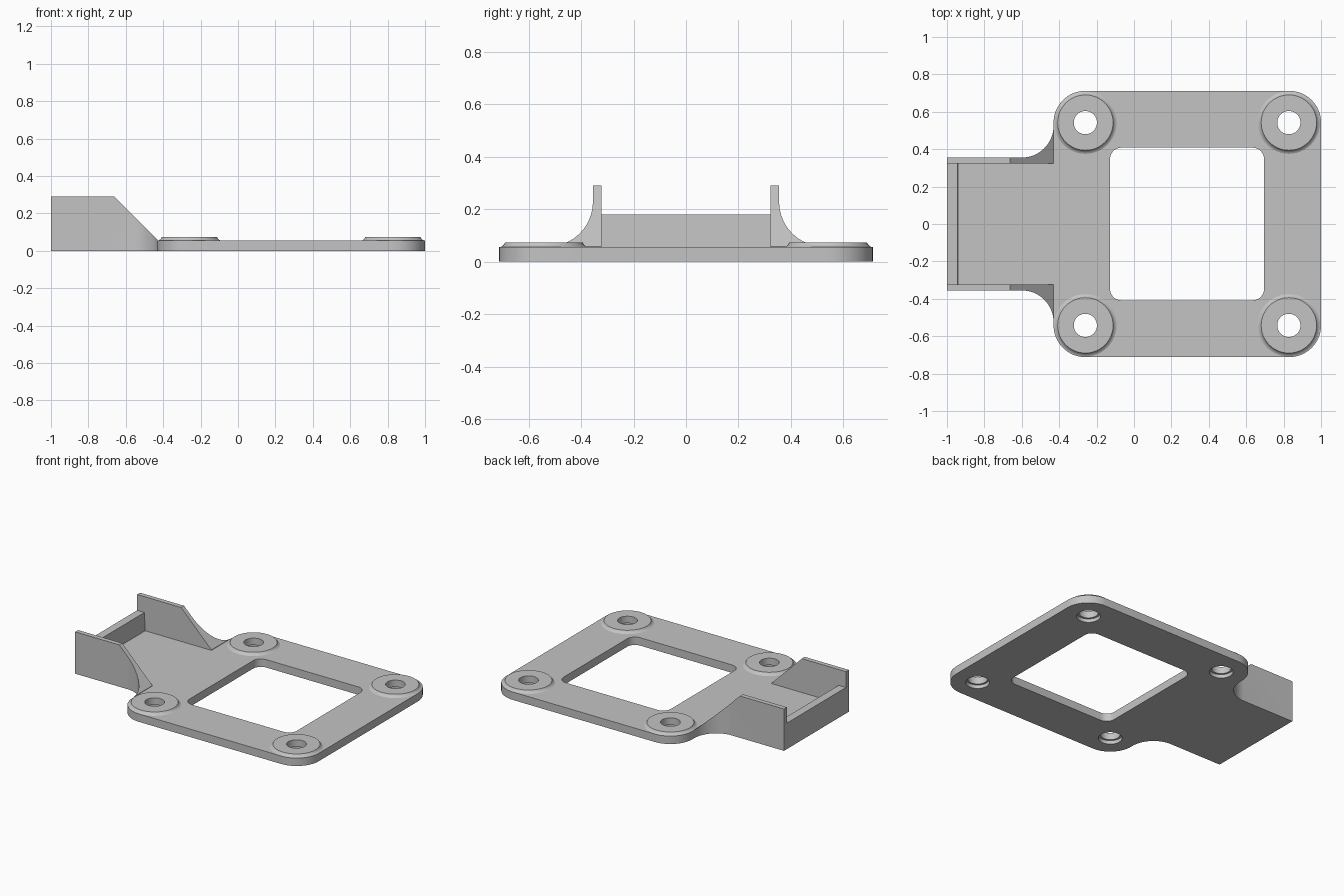
import bpy, bmesh
from math import pi, sin, cos, radians
from mathutils import Vector

cube = bpy.data.objects.get("Cube")
if cube:
    bpy.data.objects.remove(cube, do_unlink=True)

GREY = (0.55, 0.55, 0.55, 1)
mat = bpy.data.materials.new("plain grey")
mat.use_nodes = True
mat.diffuse_color = GREY
mat.node_tree.nodes["Principled BSDF"].inputs["Base Color"].default_value = GREY

FLOOR = 0.055            # plate thickness
LEFT, RIGHT, HALF = -0.43, 1.0, 0.712
HOLES = [(x, y) for x in (-0.26, 0.828) for y in (-0.542, 0.542)]
WALL_IN, WALL_OUT, WALL_TOP = 0.323, 0.355, 0.29
CORNER = 0.17


def arc(cx, cy, r, a0, a1, n=16):
    return [(cx + r * cos(radians(a0 + (a1 - a0) * i / n)),
             cy + r * sin(radians(a0 + (a1 - a0) * i / n))) for i in range(n + 1)]


def finish(bm, name):
    bmesh.ops.recalc_face_normals(bm, faces=bm.faces)
    mesh = bpy.data.meshes.new(name)
    bm.to_mesh(mesh)
    bm.free()
    mesh.materials.append(mat)
    ob = bpy.data.objects.new(name, mesh)
    bpy.context.collection.objects.link(ob)
    bpy.ops.object.select_all(action='DESELECT')
    ob.select_set(True)
    bpy.context.view_layer.objects.active = ob
    bpy.ops.object.shade_smooth_by_angle(angle=radians(25))
    return ob


def slab(loops, z0, z1):
    """Flat outline with optional inner loops, extruded upward."""
    bm = bmesh.new()
    for loop in loops:
        vs = [bm.verts.new((x, y, z0)) for x, y in loop]
        for i, v in enumerate(vs):
            bm.edges.new((vs[i - 1], v))
    bmesh.ops.triangle_fill(bm, use_beauty=True, edges=bm.edges[:], normal=(0, 0, 1))
    ext = bmesh.ops.extrude_face_region(bm, geom=bm.faces[:])
    top = [g for g in ext["geom"] if isinstance(g, bmesh.types.BMVert)]
    bmesh.ops.translate(bm, verts=top, vec=(0, 0, z1 - z0))
    bmesh.ops.dissolve_limit(bm, angle_limit=0.001, verts=bm.verts[:], edges=bm.edges[:])
    return bm


def flip(points):
    return [(x, -y) for x, y in reversed(points)]


# Base plate: rounded frame and tray floor in one outline
web = arc(LEFT - CORNER, WALL_OUT + CORNER, CORNER, 270, 360)
upper = (arc(RIGHT - CORNER, HALF - CORNER, CORNER, 0, 90)
         + arc(LEFT + CORNER, HALF - CORNER, CORNER, 90, 180)
         + web[::-1] + [(-1, WALL_OUT)])
wx0, wx1, wy, wr = -0.128, 0.695, 0.408, 0.06
window = (arc(wx1 - wr, wy - wr, wr, 0, 90, 8) + arc(wx0 + wr, wy - wr, wr, 90, 180, 8))
holes = [arc(x, y, 0.075, 0, 360, 48)[:-1] for x, y in HOLES]
finish(slab([upper + flip(upper), window + flip(window)] + holes, 0, FLOOR), "base_plate")

# Screw bosses: turned rings with a through hole and a wider recess below
profile = [(0.062, 0.025), (0.062, 0.073), (0.148, 0.073), (0.153, 0.064),
           (0.160, 0.058), (0.168, 0.0545), (0.075, 0.0545), (0.075, 0.025)]
for i, (x, y) in enumerate(HOLES):
    bm = bmesh.new()
    vs = [bm.verts.new((x + r, y, z)) for r, z in profile]
    edges = [bm.edges.new((vs[k - 1], v)) for k, v in enumerate(vs)]
    bmesh.ops.spin(bm, geom=vs + edges, cent=(x, y, 0), axis=(0, 0, 1),
                   angle=2 * pi, steps=48, use_merge=True)
    bmesh.ops.remove_doubles(bm, verts=bm.verts[:], dist=1e-5)
    finish(bm, f"screw_boss_{i + 1}")

# Side walls: straight wall with curved web, cut off by a sloping plane
wall = [(-1, WALL_IN), (-1, WALL_OUT)] + web + [(LEFT, WALL_IN)]
for name, outline in (("back_wall", wall), ("front_wall", flip(wall))):
    bm = slab([outline], FLOOR, WALL_TOP)
    cut = bmesh.ops.bisect_plane(bm, geom=bm.verts[:] + bm.edges[:] + bm.faces[:],
                                 plane_co=(-0.662, 0, WALL_TOP),
                                 plane_no=Vector((1, 0, 1)), clear_outer=True)
    rim = [g for g in cut["geom_cut"] if isinstance(g, bmesh.types.BMEdge)]
    bmesh.ops.triangle_fill(bm, use_beauty=True, edges=rim)
    finish(bm, name)

# End wall closing the tray, with a slightly drafted inner face
bm = slab([[(-1, -WALL_IN), (-0.938, -WALL_IN), (-0.938, WALL_IN), (-1, WALL_IN)]],
          FLOOR, 0.18)
for v in bm.verts:
    if v.co.z > 0.1 and v.co.x > -0.95:
        v.co.x -= 0.006
finish(bm, "end_wall")
